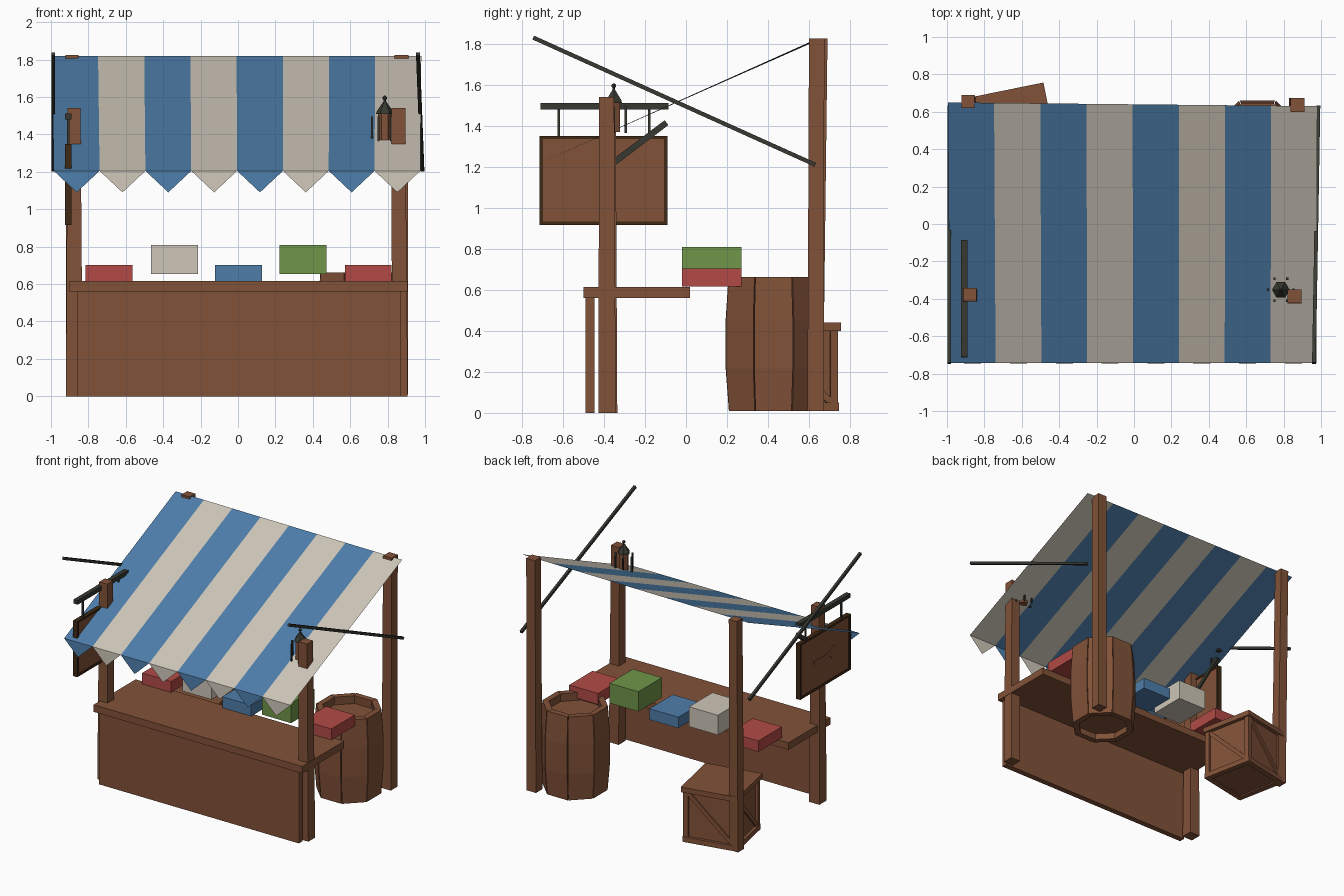
import bpy, bmesh, math
from mathutils import Vector, Matrix

if "Cube" in bpy.data.objects:
    bpy.data.objects.remove(bpy.data.objects["Cube"])


def mat(name, rgb):
    m = bpy.data.materials.new(name)
    lin = [((c / 255 + 0.055) / 1.055) ** 2.4 for c in rgb]
    m.diffuse_color = (*lin, 1)
    m.use_nodes = True
    m.node_tree.nodes["Principled BSDF"].inputs["Base Color"].default_value = m.diffuse_color
    return m


WOOD = mat("brown wood", (130, 82, 56))
DARK = mat("dark wood", (62, 40, 22))
IRON = mat("dark iron", (56, 57, 50))
BLUE = mat("blue", (78, 126, 170))
CREAM = mat("cream", (206, 198, 184))
RED = mat("red", (178, 74, 70))
GREEN = mat("green", (112, 150, 72))


def finish(name, bm, *mats):
    bmesh.ops.recalc_face_normals(bm, faces=bm.faces)
    me = bpy.data.meshes.new(name)
    bm.to_mesh(me)
    bm.free()
    ob = bpy.data.objects.new(name, me)
    for m in mats:
        me.materials.append(m)
    bpy.context.collection.objects.link(ob)
    return ob


def box(name, x0, x1, y0, y1, z0, z1, m):
    bm = bmesh.new()
    c = Vector((x0 + x1, y0 + y1, z0 + z1)) / 2
    bmesh.ops.create_cube(bm, size=1, matrix=Matrix.Translation(c) @ Matrix.Diagonal((x1 - x0, y1 - y0, z1 - z0, 1)))
    return finish(name, bm, m)


def beam(name, a, b, w0, w1, m):
    """Square beam from a to b; horizontal ends when it is nearly upright."""
    a, b = Vector(a), Vector(b)
    d = (b - a).normalized()
    if abs(d.z) > 0.95:
        u, v = Vector((1, 0, 0)), Vector((0, 1, 0))
    else:
        u = Vector((0, 0, 1)).cross(d).normalized()
        v = d.cross(u)
    bm = bmesh.new()
    rings = [[bm.verts.new(p + (u * i + v * j) * w / 2) for i, j in ((-1, -1), (1, -1), (1, 1), (-1, 1))]
             for p, w in ((a, w0), (b, w1))]
    for r in rings:
        bm.faces.new(r)
    for i in range(4):
        j = (i + 1) % 4
        bm.faces.new((rings[0][i], rings[0][j], rings[1][j], rings[1][i]))
    return finish(name, bm, m)


def lathe(name, profile, sides, loc, m, phase=0.0):
    """Faceted solid of revolution from (radius, z) points."""
    bm = bmesh.new()
    rings = []
    for r, z in profile:
        rings.append([bm.verts.new((loc[0] + r * math.cos(phase + math.tau * i / sides),
                                    loc[1] + r * math.sin(phase + math.tau * i / sides), loc[2] + z))
                      for i in range(sides)])
    for p, q in zip(rings, rings[1:]):
        for i in range(sides):
            j = (i + 1) % sides
            bm.faces.new((p[i], p[j], q[j], q[i]))
    bm.faces.new(rings[0])
    bm.faces.new(rings[-1])
    return finish(name, bm, m)


# Posts
beam("back_post_left", (-0.88, 0.63, 0.01), (-0.888, 0.655, 1.825), 0.075, 0.07, WOOD)
beam("back_post_right", (0.868, 0.632, 0.01), (0.873, 0.637, 1.825), 0.08, 0.075, WOOD)
beam("front_post_left", (-0.875, -0.38, 0), (-0.877, -0.378, 1.54), 0.09, 0.07, WOOD)
beam("front_post_right", (0.865, -0.385, 0), (0.858, -0.387, 1.54), 0.085, 0.073, WOOD)

# Counter
box("counter_top", -0.9, 0.905, -0.5, 0.02, 0.56, 0.615, WOOD)
box("counter_front_panel", -0.86, 0.87, -0.49, -0.445, 0, 0.56, WOOD)

# Striped awning with pointed pennants along its front edge
bm = bmesh.new()
N = 8
for i in range(N):
    t0, t1 = i / N, (i + 1) / N
    back = [Vector((-0.995 + 1.975 * t, 0.65 - 0.02 * t, 1.82)) for t in (t0, t1)]
    front = [Vector((-0.985 + 1.96 * t, -0.742, 1.205)) for t in (t0, t1)]
    f0, f1, b1, b0 = [bm.verts.new(p) for p in (front[0], front[1], back[1], back[0])]
    tip = bm.verts.new((front[0] + front[1]) / 2 + Vector((0, -0.004, -0.115)))
    for f in (bm.faces.new((f0, f1, b1, b0)), bm.faces.new((f0, tip, f1))):
        f.material_index = i % 2
bmesh.ops.remove_doubles(bm, verts=bm.verts, dist=0.0001)
finish("striped_awning", bm, BLUE, CREAM)

# Iron side rods, sloping against the awning
beam("awning_rod_left", (-0.988, -0.745, 1.83), (-0.988, 0.63, 1.21), 0.02, 0.02, IRON)
beam("awning_rod_right", (0.962, -0.745, 1.83), (0.986, 0.63, 1.21), 0.02, 0.02, IRON)

# Goods on the counter
goods = ((-0.69, RED), (-0.34, CREAM), (0.003, BLUE), (0.348, GREEN), (0.697, RED))
for i, (x, m) in enumerate(goods):
    z0, z1 = ((0.617, 0.703), (0.655, 0.81))[i % 2]
    box(f"goods_box_{i + 1}", x - 0.125, x + 0.125, -0.02, 0.27, z0, z1, m)

# Barrel: eight flat staves around recessed lids
BX, BY, STAVES = 0.66, 0.427, 8
for i in range(STAVES):
    rot = Matrix.Translation((BX, BY, 0)) @ Matrix.Rotation(math.tau * i / STAVES, 4, 'Z')
    bm = bmesh.new()
    rings = []
    for z, r in ((0.01, 0.218), (0.22, 0.234), (0.45, 0.234), (0.663, 0.22)):
        wo = r * math.tan(math.pi / STAVES) * 0.97
        wi = (r - 0.045) * math.tan(math.pi / STAVES)
        rings.append([bm.verts.new(rot @ Vector(p)) for p in
                      ((r - 0.045, -wi, z), (r, -wo, z), (r, wo, z), (r - 0.045, wi, z))])
    for p, q in zip(rings, rings[1:]):
        for a in range(4):
            b = (a + 1) % 4
            bm.faces.new((p[a], p[b], q[b], q[a]))
    bm.faces.new(rings[0])
    bm.faces.new(rings[-1])
    finish(f"barrel_stave_{i + 1}", bm, WOOD)
for name, z in (("barrel_lid", 0.57), ("barrel_base", 0.06)):
    lathe(name, ((0.195, 0), (0.195, 0.03)), 8, (BX, BY, z), WOOD, math.pi / 8)

# Crate: core box, corner frame and diagonal braces, turned slightly
S, H = 0.22, 0.44
crate = [box("crate_core", -S + 0.03, S - 0.03, -S + 0.03, S - 0.03, 0.02, H - 0.02, WOOD),
         box("crate_lid", -S, S, -S, S, H - 0.04, H, WOOD)]
for i in range(4):
    turn = Matrix.Rotation(math.tau * i / 4, 4, 'Z')
    parts = [box("crate_corner", S - 0.05, S - 0.012, S - 0.05, S - 0.012, 0.01, H - 0.04, WOOD),
             box("crate_bottom_rail", -S + 0.012, S - 0.012, S - 0.05, S - 0.008, 0.01, 0.05, WOOD),
             beam("crate_brace", (-S + 0.045, S - 0.032, 0.05), (S - 0.045, S - 0.032, H - 0.045), 0.03, 0.03, WOOD)]
    for p in parts:
        p.data.transform(turn)
    crate += parts
for p in crate:
    p.matrix_world = Matrix.Translation((-0.656, 0.497, 0)) @ Matrix.Rotation(math.radians(11.5), 4, 'Z')

# Hanging sign
SX, Y0, Y1, Z0, Z1 = -0.908, -0.715, -0.09, 0.915, 1.35
box("sign_board", SX - 0.012, SX + 0.012, Y0 + 0.01, Y1 - 0.01, Z0 + 0.01, Z1 - 0.01, WOOD)
for k, (a, b, c, d) in enumerate(((Y0, Y1, Z0, Z0 + 0.018), (Y0, Y1, Z1 - 0.014, Z1),
                                  (Y0, Y0 + 0.018, Z0, Z1), (Y1 - 0.018, Y1, Z0, Z1))):
    box(f"sign_frame_{k + 1}", SX - 0.018, SX + 0.018, a, b, c, d, DARK)
box("sign_bracket_bar", SX - 0.018, SX + 0.018, -0.71, -0.085, 1.48, 1.512, IRON)
for y in (-0.62, -0.18):
    box("sign_hanger", SX - 0.006, SX + 0.006, y - 0.006, y + 0.006, Z1, 1.485, IRON)
beam("sign_strut", (SX + 0.01, -0.36, 1.215), (SX + 0.01, -0.095, 1.415), 0.03, 0.03, IRON)

# Raised spoon emblem showing on both sides of the sign
disc = lathe("sign_emblem_bowl", ((0.05, -0.017), (0.05, 0.017)), 8, (0, 0, 0), WOOD, math.pi / 8)
disc.matrix_world = Matrix.Translation((SX, -0.505, 1.135)) @ Matrix.Rotation(math.pi / 2, 4, 'Y')
box("sign_emblem_neck", SX - 0.017, SX + 0.017, -0.465, -0.41, 1.118, 1.152, WOOD)
box("sign_emblem_handle", SX - 0.016, SX + 0.016, -0.42, -0.26, 1.123, 1.147, WOOD)

# Lantern
L = (0.785, -0.352, 0)
lathe("lantern_core", ((0.036, 1.37), (0.036, 1.515)), 6, L, WOOD)
lathe("lantern_roof", ((0.047, 1.51), (0.042, 1.525), (0.008, 1.575), (0.006, 1.585),
                       (0.012, 1.59), (0.012, 1.6), (0.003, 1.607)), 6, L, IRON)
for i in range(6):
    a = math.tau * i / 6
    x, y = L[0] + 0.068 * math.cos(a), L[1] + 0.068 * math.sin(a)
    box(f"lantern_bar_{i + 1}", x - 0.006, x + 0.006, y - 0.006, y + 0.006, 1.365, 1.495, IRON)
